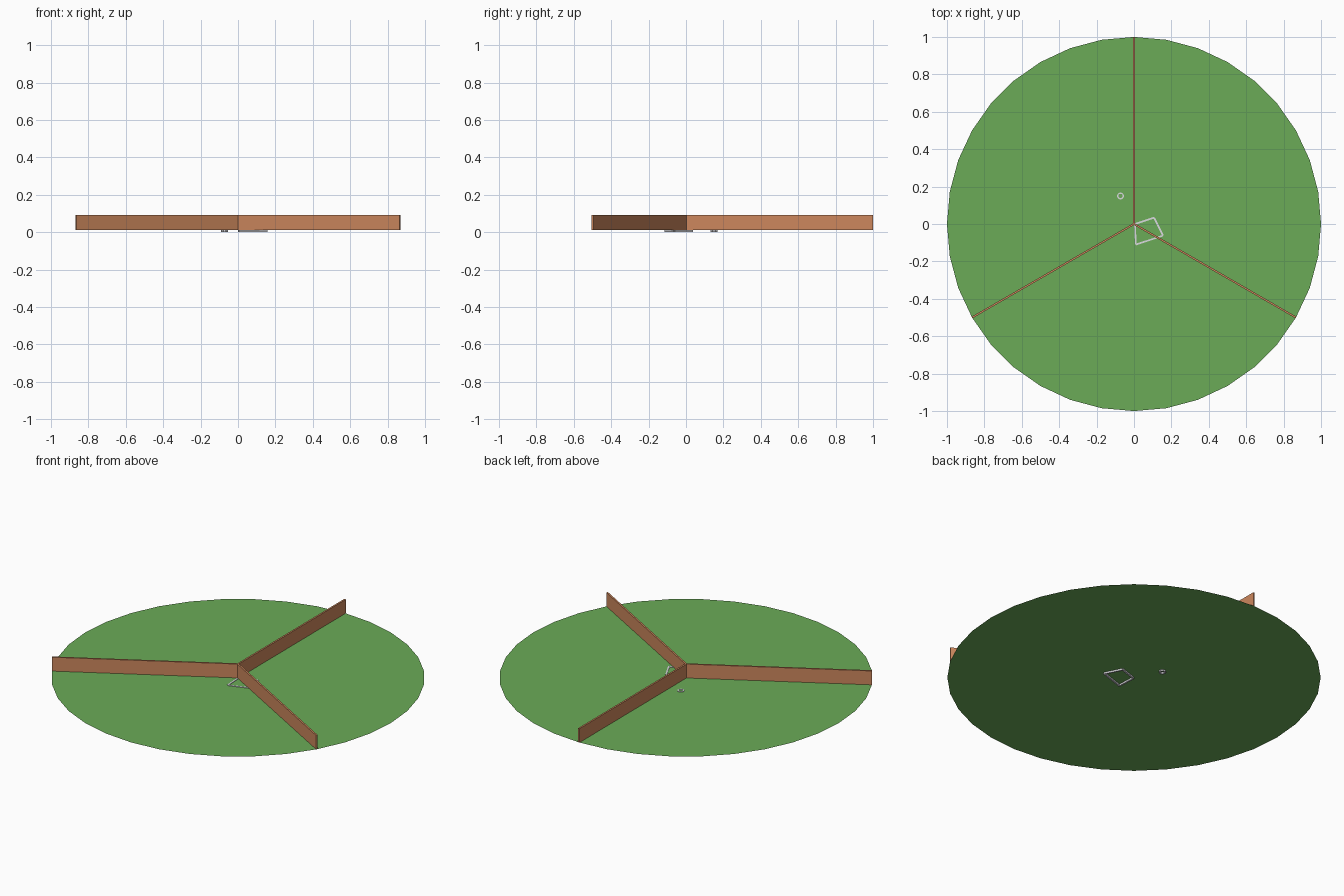
import bpy, bmesh, math
from mathutils import Vector

if "Cube" in bpy.data.objects:
    bpy.data.objects.remove(bpy.data.objects["Cube"])

DISC_Z = 0.01          # height of the paper-thin field
WALL_Z = (0.011, 0.093)
TRIM_Z = (0.0, 0.013)  # light trim pokes through both sides of the field


def material(name, rgb):
    m = bpy.data.materials.new(name)
    m.diffuse_color = (*rgb, 1)
    m.use_nodes = True
    m.node_tree.nodes["Principled BSDF"].inputs["Base Color"].default_value = m.diffuse_color
    return m


GREEN = material("grass green", (0.145, 0.41, 0.095))
BROWN = material("terracotta", (0.61, 0.245, 0.11))
PALE = material("pale grey", (0.70, 0.70, 0.73))


def finish(name, bm, mat):
    mesh = bpy.data.meshes.new(name)
    bm.to_mesh(mesh)
    bm.free()
    mesh.materials.append(mat)
    ob = bpy.data.objects.new(name, mesh)
    bpy.context.collection.objects.link(ob)
    return ob


def add_bar(bm, a, b, width, z):
    """Upright box running from point a to point b on the ground plan."""
    a, b = Vector(a), Vector(b)
    d = (b - a).normalized()
    side = Vector((-d.y, d.x)) * width / 2
    plan = [a - side, b - side, b + side, a + side]
    base = bm.faces.new([bm.verts.new((p.x, p.y, z[0])) for p in plan])
    top = bmesh.ops.extrude_face_region(bm, geom=[base])["geom"]
    bmesh.ops.translate(bm, vec=(0, 0, z[1] - z[0]),
                        verts=[v for v in top if isinstance(v, bmesh.types.BMVert)])
    bmesh.ops.recalc_face_normals(bm, faces=bm.faces[:])


# Round field: a single flat 36-sided face
bm = bmesh.new()
bm.faces.new([bm.verts.new((math.cos(math.radians(10 * i)),
                            math.sin(math.radians(10 * i)), DISC_Z))
              for i in range(36)])
finish("field", bm, GREEN)

# Three low dividing walls, 120 degrees apart
for i in range(3):
    t = math.radians(90 + 120 * i)
    bm = bmesh.new()
    add_bar(bm, (0, 0), (math.cos(t), math.sin(t)), 0.01, WALL_Z)
    finish(f"divider_wall_{i + 1}", bm, BROWN)


# Outlined plot beside the centre and a tiny ring
def outline(name, pts, width):
    bm = bmesh.new()
    for a, b in zip(pts, pts[1:] + pts[:1]):
        add_bar(bm, a, b, width, TRIM_Z)
    finish(name, bm, PALE)


outline("plot_outline", [(0.005, 0.0), (0.107, 0.034), (0.155, -0.062), (0.01, -0.11)], 0.009)
outline("small_ring", [(-0.072 + 0.016 * math.cos(math.radians(45 * i + 22.5)),
                        0.15 + 0.016 * math.sin(math.radians(45 * i + 22.5)))
                       for i in range(8)], 0.007)
